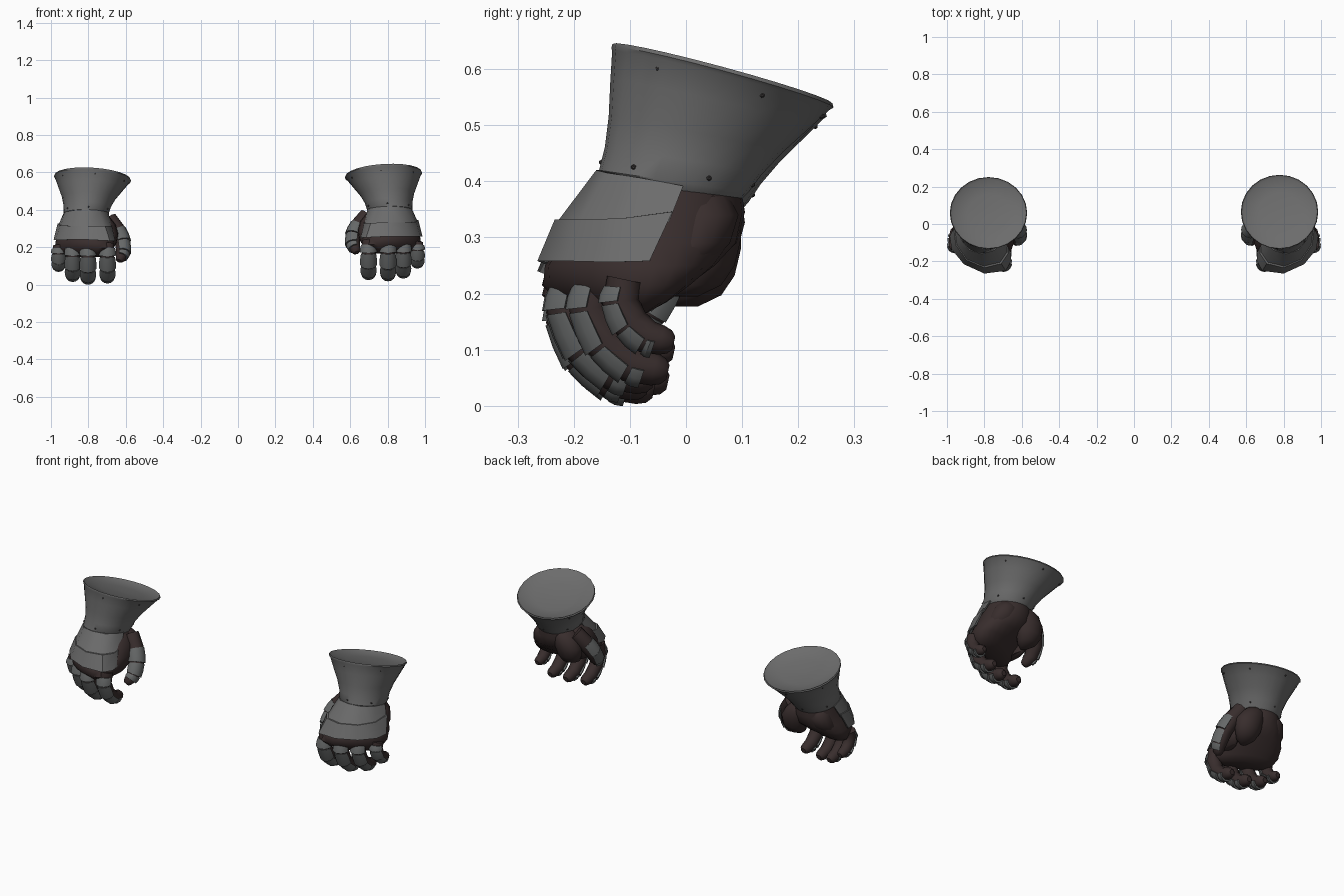
import bpy, bmesh, math
from mathutils import Vector

if "Cube" in bpy.data.objects:
    bpy.data.objects.remove(bpy.data.objects["Cube"])


def material(name, rgb):
    m = bpy.data.materials.new(name)
    m.diffuse_color = (*rgb, 1)
    m.use_nodes = True
    m.node_tree.nodes["Principled BSDF"].inputs["Base Color"].default_value = m.diffuse_color
    return m


STEEL = material("steel", (0.150, 0.150, 0.150))
FINGER_STEEL = material("finger_steel", (0.132, 0.138, 0.138))
LEATHER = material("brown_leather", (0.040, 0.0265, 0.026))
DARK = material("dark_rivet", (0.05, 0.045, 0.045))


def loft(name, rings, mat, side, drop, smooth=40):
    """Closed skin through rings of equal length; side -1 mirrors it across x."""
    bm = bmesh.new()
    vs = [[bm.verts.new((side * p[0], p[1], p[2] + drop)) for p in r] for r in rings]
    n = len(rings[0])
    for a, b in zip(vs, vs[1:]):
        for i in range(n):
            j = (i + 1) % n
            bm.faces.new((a[i], a[j], b[j], b[i]))
    bm.faces.new(vs[0])
    bm.faces.new(vs[-1])
    bmesh.ops.recalc_face_normals(bm, faces=bm.faces)
    return finish(name, bm, mat, smooth)


def finish(name, bm, mat, smooth):
    me = bpy.data.meshes.new(name)
    bm.to_mesh(me)
    bm.free()
    me.materials.append(mat)
    ob = bpy.data.objects.new(name, me)
    bpy.context.collection.objects.link(ob)
    bpy.ops.object.select_all(action='DESELECT')
    ob.select_set(True)
    bpy.context.view_layer.objects.active = ob
    bpy.ops.object.shade_smooth_by_angle(angle=math.radians(smooth))
    return ob


def ellipse(cx, cy, z, rx, ry, slope_y=0, slope_x=0, shear=0, n=24):
    """Tilted ellipse; shear pushes y back towards the little finger."""
    pts = []
    for k in range(n):
        a = 2 * math.pi * k / n
        dx, dy = rx * math.cos(a), ry * math.sin(a)
        pts.append((cx + dx, cy + dy + shear * dx, z + slope_y * dy + slope_x * dx))
    return pts


def frames(path, axis):
    """Tangent-based frame at every path point: (point, outward, sideways)."""
    out = []
    for i, p in enumerate(path):
        t = (path[min(i + 1, len(path) - 1)] - path[max(i - 1, 0)]).normalized()
        n = t.cross(axis).normalized()
        out.append((p, n, n.cross(t)))
    return out


def arc(frame, r, a0, a1, n):
    p, o, s = frame
    pts = []
    for k in range(n):
        a = math.radians(a0 + (a1 - a0) * k / (n - 1))
        pts.append(tuple(p + o * r * math.cos(a) + s * r * math.sin(a)))
    return pts


def digit(name, path, radii, axis, side, drop, spans, spread):
    """Leather finger with a rounded tip; spans give each joint's plate extent."""
    fr = frames(path, axis)
    rings = [arc(f, r, 0, 324, 10) for f, r in zip(fr, radii)]
    t = (path[-1] - path[-2]).normalized()
    p, o, s = fr[-1]
    for d, k in ((0.55, 0.8), (0.85, 0.45)):
        rings.append(arc((p + t * radii[-1] * d, o, s), radii[-1] * k, 0, 324, 10))
    loft(name, rings, LEATHER, side, drop)
    for i, (u0, u1) in spans.items():
        shell = []
        for u, lift in ((u0, 0.003), ((u0 + u1) / 2, 0.008), (u1, 0.008)):
            f = tuple(a.lerp(b, u) for a, b in zip(fr[i], fr[i + 1]))
            r = radii[i] + (radii[i + 1] - radii[i]) * u
            shell.append(arc(f, r + lift, -spread, spread, 7) +
                         arc(f, r - 0.006, spread, -spread, 7))
        loft(f"{name}_plate_{i + 1}", shell, FINGER_STEEL, side, drop, 30)


def back_plate(name, rows, side, drop, thick=0.010):
    """Curved plate over the back of the hand, lofted through open profiles."""
    rings = []
    for row in rows:
        inner = []
        for x, y, z in row:
            d = Vector((0.815 - x, -0.06 - y)).normalized() * thick
            inner.append((x + d.x, y + d.y, z))
        rings.append(list(row) + inner[::-1])
    loft(name, rings, STEEL, side, drop, 38)


def rivet(name, co, side, drop):
    bm = bmesh.new()
    bmesh.ops.create_icosphere(bm, subdivisions=1, radius=0.005)
    bmesh.ops.translate(bm, verts=bm.verts, vec=(side * co[0], co[1], co[2] + drop))
    finish(name, bm, DARK, 40)


CURL = [(0, 0), (-0.015, -0.07), (0.018, -0.14), (0.070, -0.183), (0.115, -0.193)]
# name, x, knuckle y, knuckle z, length, radius
FINGERS = [("index_finger", 0.698, -0.198, 0.235, 0.92, 0.038),
           ("middle_finger", 0.802, -0.195, 0.240, 0.98, 0.038),
           ("ring_finger", 0.884, -0.158, 0.235, 0.88, 0.037),
           ("little_finger", 0.959, -0.108, 0.225, 0.56, 0.033)]


def gauntlet(label, side, drop, thumb_drop, cuff_dy):
    # flared cuff, closed at the top by a shallow dished cap
    waist, top = (0.812, -0.022, 0.400), (0.778, 0.065 + cuff_dy, 0.585)
    cuff = [ellipse(0.812, -0.024, 0.385, 0.112, 0.122, -0.15)]
    for u, rx, ry in ((0, 0.122, 0.133), (0.2, 0.127, 0.140), (0.45, 0.145, 0.155),
                      (0.75, 0.177, 0.178), (0.97, 0.200, 0.194), (1.0, 0.207, 0.198)):
        c = [a + (b - a) * u for a, b in zip(waist, top)]
        cuff.append(ellipse(*c, rx, ry + cuff_dy * u, -0.15 - 0.12 * u, 0.06 * u))
    for dz, r in ((0.007, 0.200), (-0.002, 0.187), (-0.014, 0.110), (-0.018, 0.020)):
        cuff.append(ellipse(0.778, top[1], top[2] + dz, r + 0.003, r - 0.004 + cuff_dy,
                            -0.27, 0.06))
    loft(f"{label}_cuff", cuff, STEEL, side, drop)

    # rivets round the rim and round the wrist
    for k in range(6):
        a = math.radians(25 + 60 * k)
        c, s = math.cos(a), math.sin(a)
        rivet(f"{label}_rim_rivet_{k}", (0.781 + 0.189 * c,
              0.057 + cuff_dy + (0.186 + cuff_dy) * s,
              0.563 - 0.26 * 0.186 * s + 0.012 * c), side, drop)
        rivet(f"{label}_wrist_rivet_{k}", (0.810 + 0.124 * c, -0.016 + 0.135 * s,
              0.414 - 0.02 * s), side, drop)

    # leather palm, thumb pad, heel and the web between thumb and first finger
    palm = [ellipse(0.812, -0.022, 0.400, 0.108, 0.118),
            ellipse(0.812, -0.033, 0.345, 0.124, 0.138),
            ellipse(0.812, -0.065, 0.290, 0.144, 0.155, 0, 0, 0.10),
            ellipse(0.818, -0.100, 0.250, 0.157, 0.145, 0, 0, 0.28),
            ellipse(0.823, -0.125, 0.215, 0.156, 0.118, 0, 0, 0.38),
            ellipse(0.823, -0.130, 0.185, 0.140, 0.080, 0, 0, 0.38),
            ellipse(0.823, -0.130, 0.165, 0.105, 0.045, 0, 0, 0.38)]
    loft(f"{label}_palm", palm, LEATHER, side, drop, 60)
    lumps = {"thumb_pad": ((0.76, 0.02, 0.39, 0.045, 0.050), (0.74, 0.035, 0.35, 0.068, 0.062),
                           (0.72, 0.038, 0.30, 0.078, 0.062), (0.715, 0.032, 0.25, 0.068, 0.056),
                           (0.715, 0.018, 0.215, 0.050, 0.046), (0.72, 0.00, 0.195, 0.02, 0.022)),
             "palm_heel": ((0.86, 0.02, 0.39, 0.04, 0.05), (0.865, 0.030, 0.34, 0.065, 0.065),
                           (0.87, 0.015, 0.29, 0.075, 0.065), (0.88, -0.02, 0.24, 0.06, 0.05)),
             "thumb_web": ((0.72, -0.04, 0.39, 0.025, 0.060), (0.70, -0.055, 0.34, 0.045, 0.075),
                           (0.685, -0.070, 0.29, 0.045, 0.085), (0.685, -0.090, 0.24, 0.036, 0.090),
                           (0.695, -0.105, 0.20, 0.022, 0.070))}
    for part, rows in lumps.items():
        loft(f"{label}_{part}", [ellipse(*r, n=14) for r in rows], LEATHER, side, drop, 60)

    # two overlapping plates over the back of the hand
    upper = [(0.692, -0.045, 0.402), (0.704, -0.090, 0.408), (0.745, -0.140, 0.415),
             (0.812, -0.160, 0.420), (0.880, -0.140, 0.415), (0.926, -0.080, 0.406),
             (0.936, -0.005, 0.392)]
    middle = [(0.674, -0.100, 0.318), (0.674, -0.165, 0.312), (0.710, -0.218, 0.312),
              (0.800, -0.240, 0.314), (0.895, -0.200, 0.314), (0.952, -0.120, 0.316),
              (0.964, -0.030, 0.328)]
    lower = [(0.660, -0.140, 0.256), (0.656, -0.195, 0.250), (0.685, -0.250, 0.252),
             (0.800, -0.265, 0.258), (0.910, -0.215, 0.258), (0.975, -0.135, 0.256),
             (0.986, -0.065, 0.258)]
    tucked = [(x, y + 0.006, z + 0.018) for x, y, z in middle]
    back_plate(f"{label}_hand_plate", [upper, middle], side, drop)
    back_plate(f"{label}_knuckle_plate", [tucked, lower], side, drop)

    # four curled fingers, bare at knuckle and tip
    spans = {0: (0.36, 0.95), 1: (0.05, 0.95), 2: (0.05, 0.92), 3: (0.08, 0.60)}
    for name, x, y, z, length, r in FINGERS:
        path = [Vector((x, y + a * length, z + b * length)) for a, b in CURL]
        digit(f"{label}_{name}", path, [r, r, r * 0.98, r * 0.92, r * 0.8],
              Vector((1, 0, 0)), side, drop, spans, 80)

    # thumb with plates on the outer side of its lower half
    d = thumb_drop
    path = [Vector(p) for p in ((0.688, 0.015, 0.370), (0.645, -0.006, 0.322 - d * 0.3),
            (0.618, -0.036, 0.268 - d * 0.7), (0.616, -0.068, 0.222 - d),
            (0.628, -0.090, 0.196 - d))]
    digit(f"{label}_thumb", path, [0.042, 0.043, 0.040, 0.036, 0.028],
          Vector((0.45, -0.9, 0)), side, drop,
          {1: (0.08, 0.97), 2: (0.04, 0.97), 3: (0.05, 0.8)}, 88)


gauntlet("left", 1, 0.0, 0.008, 0.0)
gauntlet("right", -1, -0.018, 0.035, -0.006)
